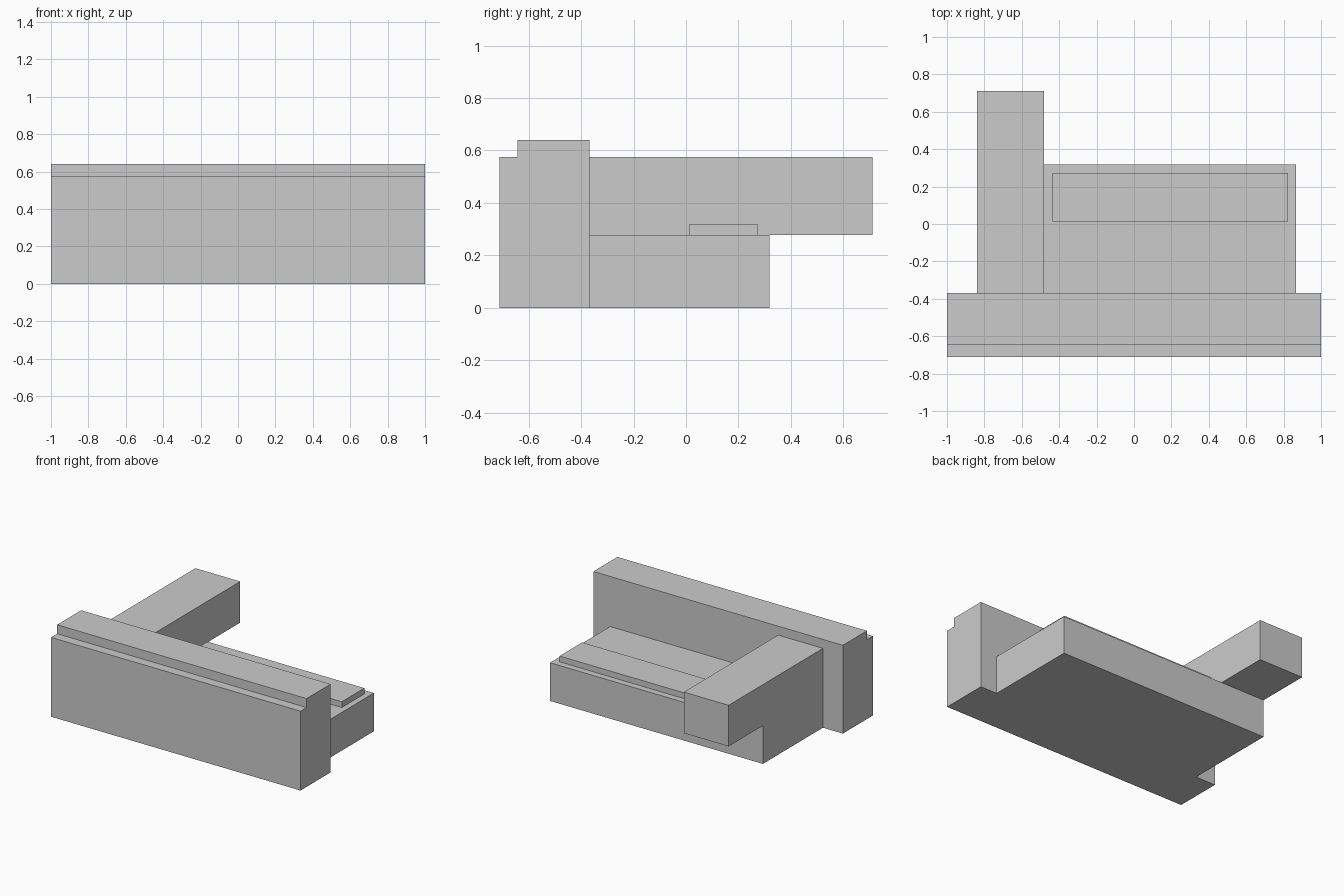
import bpy, bmesh

if "Cube" in bpy.data.objects:
    bpy.data.objects.remove(bpy.data.objects["Cube"])


def extrude_x(name, profile, x0, x1):
    """Solid made by extruding a closed (y, z) profile from x0 to x1."""
    bm = bmesh.new()
    face = bm.faces.new([bm.verts.new((x0, y, z)) for y, z in profile])
    out = bmesh.ops.extrude_face_region(bm, geom=[face])
    verts = [g for g in out["geom"] if isinstance(g, bmesh.types.BMVert)]
    bmesh.ops.translate(bm, verts=verts, vec=(x1 - x0, 0, 0))
    bmesh.ops.recalc_face_normals(bm, faces=bm.faces)
    mesh = bpy.data.meshes.new(name)
    bm.to_mesh(mesh)
    bm.free()
    obj = bpy.data.objects.new(name, mesh)
    bpy.context.collection.objects.link(obj)
    return obj


def box(name, x, y, z):
    return extrude_x(name, [(y[0], z[0]), (y[1], z[0]), (y[1], z[1]), (y[0], z[1])], *x)


# Tall front wing with a stepped top edge
extrude_x("front_wing", [(-0.712, 0), (-0.368, 0), (-0.368, 0.64), (-0.643, 0.64),
                         (-0.643, 0.575), (-0.712, 0.575)], -1, 1)

# Low block behind it
box("low_block", (-0.84, 0.866), (-0.368, 0.319), (0, 0.277))

# Raised wing overhanging the back of the low block
box("overhanging_wing", (-0.84, -0.481), (-0.368, 0.712), (0.277, 0.575))

# Thin raised panel on the low roof
box("roof_panel", (-0.435, 0.823), (0.013, 0.272), (0.277, 0.319))
